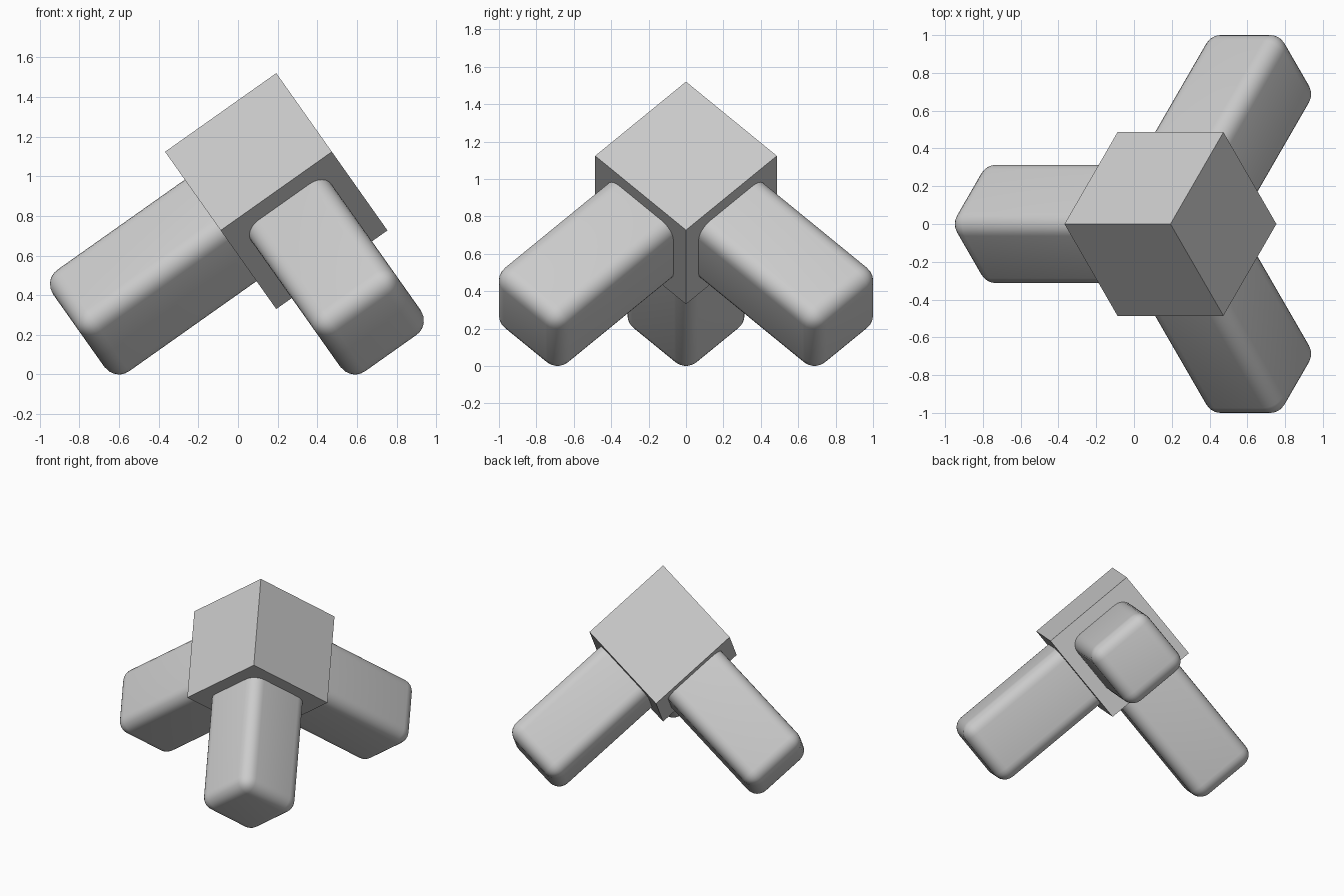
import bpy
import math
from mathutils import Matrix, Vector

if "Cube" in bpy.data.objects:
    bpy.data.objects.remove(bpy.data.objects["Cube"])

CENTER = Vector((0.193, 0, 0.925))   # middle of the corner block
BLOCK = 0.687                        # block edge length
LEG_WIDTH = 0.496
LEG_START, LEG_END = 0.06, 1.22      # distances from the block centre
ROUNDING = 0.09

grey = bpy.data.materials.new("light_grey")
grey.diffuse_color = (0.6, 0.6, 0.6, 1)
grey.use_nodes = True
grey.node_tree.nodes["Principled BSDF"].inputs["Base Color"].default_value = grey.diffuse_color

# Three perpendicular axes, all sloping down equally around the vertical
s, c = math.sqrt(2 / 3), math.sqrt(1 / 3)
axes = [Vector((s * math.cos(a), s * math.sin(a), -c))
        for a in (math.pi, -math.pi / 3, math.pi / 3)]


def box(name, first, size, center):
    """Box whose local x runs along the chosen sloping axis."""
    x, y = axes[first], axes[(first + 1) % 3]
    rotation = Matrix((x, y, x.cross(y))).transposed()
    bpy.ops.mesh.primitive_cube_add(size=1, location=center,
                                    rotation=rotation.to_euler())
    obj = bpy.context.object
    obj.name = name
    obj.scale = size
    bpy.ops.object.transform_apply(location=False, rotation=False, scale=True)
    obj.data.materials.append(grey)
    return obj


# Sharp block standing on its corner
box("corner_block", 0, (BLOCK, BLOCK, BLOCK), CENTER)

# Three rounded legs leaving the lower faces
for i, name in enumerate(("left_leg", "front_leg", "back_leg")):
    middle = CENTER + axes[i] * (LEG_START + LEG_END) / 2
    leg = box(name, i, (LEG_END - LEG_START, LEG_WIDTH, LEG_WIDTH), middle)
    bevel = leg.modifiers.new("rounded_edges", 'BEVEL')
    bevel.width = ROUNDING
    bevel.segments = 6
    bpy.ops.object.modifier_apply(modifier=bevel.name)
    bpy.ops.object.shade_smooth_by_angle(angle=math.radians(30))
